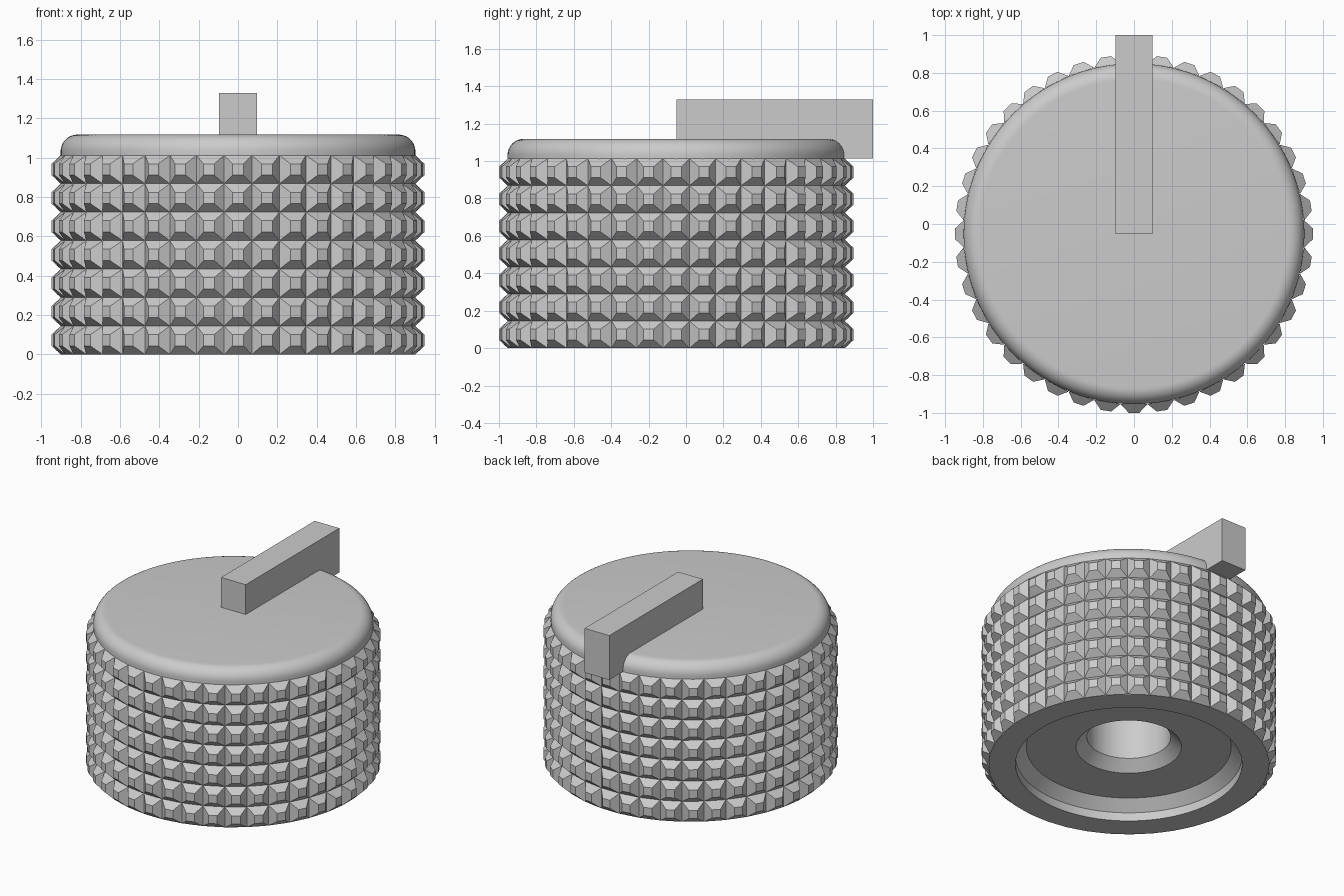
import bpy, bmesh, math

if "Cube" in bpy.data.objects:
    bpy.data.objects.remove(bpy.data.objects["Cube"])

CY = -0.052          # knob axis offset in y
R_BASE, R_PEAK = 0.904, 0.948
N, ROWS = 40, 7      # studs around, stud rows
H = 1.013            # height of the knurled wall
SEG = 120

grey = bpy.data.materials.new("grey")
grey.diffuse_color = (0.6, 0.6, 0.6, 1)
grey.use_nodes = True
grey.node_tree.nodes["Principled BSDF"].inputs["Base Color"].default_value = grey.diffuse_color


def finish(bm, name, smooth=False):
    bmesh.ops.remove_doubles(bm, verts=bm.verts, dist=1e-5)
    mesh = bpy.data.meshes.new(name)
    bm.to_mesh(mesh)
    bm.free()
    mesh.materials.append(grey)
    ob = bpy.data.objects.new(name, mesh)
    bpy.context.collection.objects.link(ob)
    if smooth:
        bpy.ops.object.select_all(action='DESELECT')
        ob.select_set(True)
        bpy.context.view_layer.objects.active = ob
        bpy.ops.object.shade_smooth_by_angle(angle=math.radians(30))
    return ob


def polar(r, a, z):
    return (r * math.sin(a), CY - r * math.cos(a), z)


def lathe(name, profile):
    """Revolve (radius, z) points; radius 0 ends close with a fan."""
    bm = bmesh.new()
    rings = []
    for r, z in profile:
        if r == 0:
            rings.append([bm.verts.new((0, CY, z))] * SEG)
        else:
            rings.append([bm.verts.new(polar(r, math.tau * i / SEG, z)) for i in range(SEG)])
    for lo, hi in zip(rings, rings[1:]):
        for i in range(SEG):
            j = (i + 1) % SEG
            bm.faces.new(dict.fromkeys((lo[i], lo[j], hi[j], hi[i])))
    return finish(bm, name, True)


# Knurled wall: a grid of truncated pyramids
bm = bmesh.new()
step, pitch = math.tau / N, H / ROWS
for row in range(ROWS):
    zc = (row + 0.5) * pitch
    for k in range(N):
        a = k * step
        corners = ((-1, -1), (1, -1), (1, 1), (-1, 1))
        base = [bm.verts.new(polar(R_BASE, a + s * step / 2, zc + t * pitch / 2)) for s, t in corners]
        # the small end face is flat and faces straight outwards
        tip = [bm.verts.new(polar(math.hypot(R_PEAK, 0.028), a + s * 0.0295, zc + t * 0.029))
               for s, t in corners]
        bm.faces.new(tip)
        for i in range(4):
            j = (i + 1) % 4
            bm.faces.new((base[i], base[j], tip[j], tip[i]))
finish(bm, "knurled_wall")

# Rounded cap
F, TOP = 0.085, 1.118
cap = [(0.902, H - 0.005)]
cap += [(0.902 - F + F * math.cos(t), TOP - F + F * math.sin(t))
        for t in (math.pi / 2 * i / 10 for i in range(11))]
lathe("cap", cap + [(0, TOP)])

# Underside: rim, stepped recess and chamfered shaft bore
lathe("underside", [(0, 0.8), (0.27, 0.8), (0.27, 0.2), (0.34, 0.13), (0.66, 0.13),
                    (0.73, 0.06), (0.73, 0), (0.902, 0)])

# Pointer bar from the axis out past the rim
bm = bmesh.new()
bmesh.ops.create_cube(bm, size=1)
lo, hi = (-0.097, CY, 1.015), (0.097, 1.0, 1.33)
for v in bm.verts:
    v.co = [hi[i] if v.co[i] > 0 else lo[i] for i in range(3)]
finish(bm, "pointer_bar")
